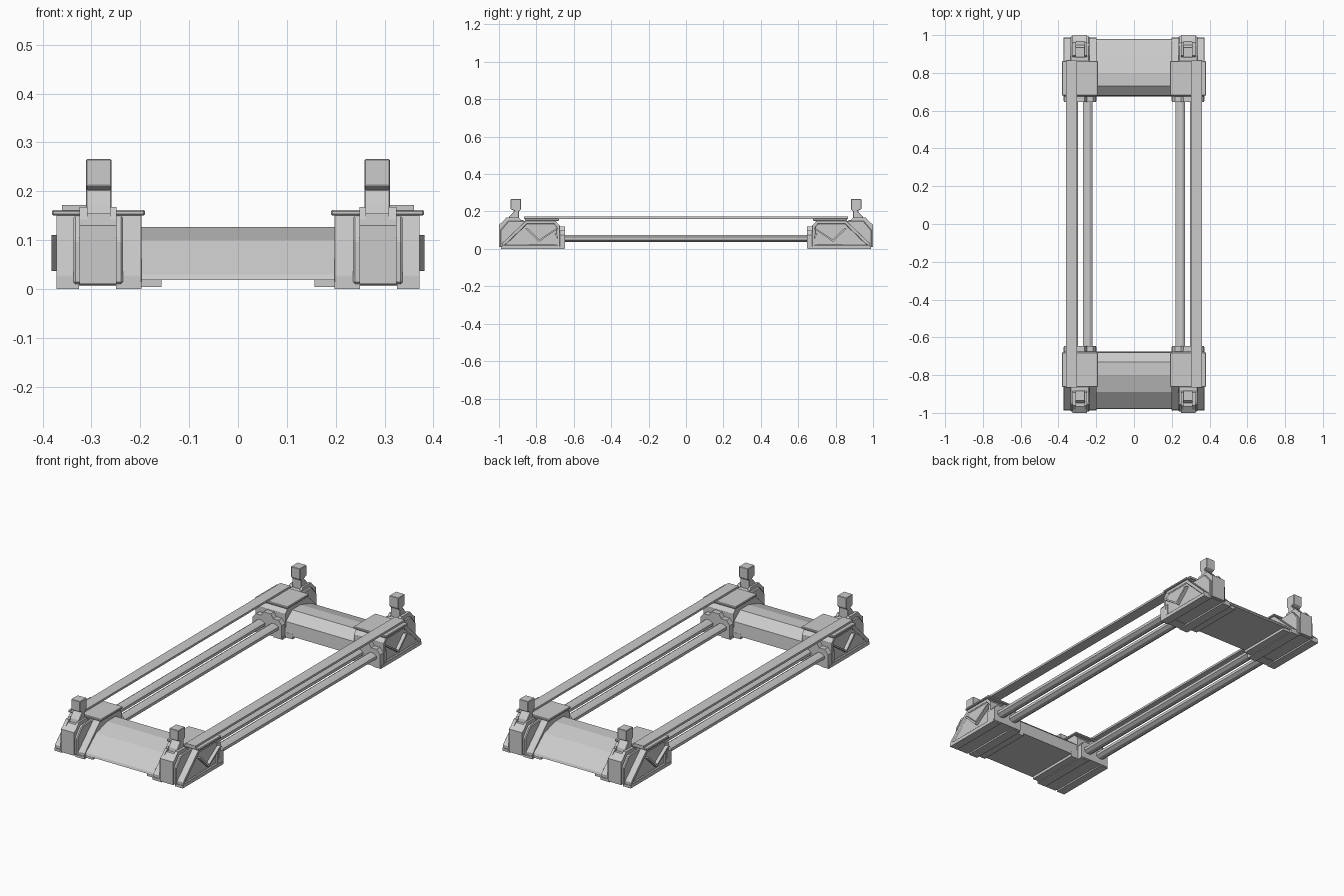
import bpy, bmesh, math

if "Cube" in bpy.data.objects:
    bpy.data.objects.remove(bpy.data.objects["Cube"])


def finish(name, bm, mirror, bevel=0):
    bmesh.ops.recalc_face_normals(bm, faces=bm.faces)
    me = bpy.data.meshes.new(name)
    bm.to_mesh(me)
    bm.free()
    ob = bpy.data.objects.new(name, me)
    bpy.context.collection.objects.link(ob)
    if bevel:
        b = ob.modifiers.new("bevel", 'BEVEL')
        b.width, b.segments = bevel, 1
    if mirror:
        m = ob.modifiers.new("mirror", 'MIRROR')
        m.use_axis = ('x' in mirror, 'y' in mirror, False)
        m.use_mirror_merge = False
    return ob


def prism(name, pts, axis, a, b, mirror='xy', bevel=0, recess=None):
    """Extrude a (y,z) profile along x, or an (x,z) profile along y."""
    bm = bmesh.new()
    place = (lambda p, t: (t, p[0], p[1])) if axis == 'x' else (lambda p, t: (p[0], t, p[1]))
    lo = [bm.verts.new(place(p, a)) for p in pts]
    hi = [bm.verts.new(place(p, b)) for p in pts]
    bm.faces.new(lo)
    cap = bm.faces.new(hi)
    n = len(pts)
    for i in range(n):
        j = (i + 1) % n
        bm.faces.new((lo[i], lo[j], hi[j], hi[i]))
    bmesh.ops.recalc_face_normals(bm, faces=bm.faces)
    if recess:
        bmesh.ops.inset_region(bm, faces=[cap], thickness=recess[0], depth=0)
        bmesh.ops.inset_region(bm, faces=[cap], thickness=0.004, depth=-recess[1])
    return finish(name, bm, mirror, bevel)


def box(name, x, y, z, mirror='xy', bevel=0):
    return prism(name, [(y[0], z[0]), (y[1], z[0]), (y[1], z[1]), (y[0], z[1])],
                 'x', x[0], x[1], mirror, bevel)


# Faceted cross beams at both ends
prism("cross_beam", [(0.675, 0.018), (0.98, 0.018), (0.975, 0.03), (0.89, 0.10), (0.80, 0.127),
                     (0.73, 0.127), (0.68, 0.085)], 'x', -0.2, 0.2, 'y')
box("beam_end_foot", (0.157, 0.205), (0.675, 0.975), (0.004, 0.03))

# Corner housings with recessed outer sides
prism("corner_housing", [(0.675, 0.008), (0.985, 0.008), (0.985, 0.028), (0.855, 0.152),
                         (0.70, 0.152), (0.675, 0.125)], 'x', 0.198, 0.372, bevel=0.003,
      recess=(0.016, 0.008))

# Foot runners under each housing
box("inner_runner", (0.198, 0.25), (0.65, 0.988), (0, 0.014))
box("outer_runner", (0.326, 0.372), (0.65, 0.988), (0, 0.014))

# V-shaped ribs on the outer sides
prism("side_rib", [(0.68, 0.11), (0.765, 0.052), (0.785, 0.037), (0.86, 0.11), (0.846, 0.11),
                   (0.783, 0.05), (0.694, 0.11)], 'x', 0.362, 0.382)

# Rail collars on the inner ends
prism("rail_collar", [(0.2, 0.006), (0.37, 0.006), (0.37, 0.075), (0.35, 0.098), (0.318, 0.098),
                      (0.305, 0.12), (0.263, 0.12), (0.25, 0.098), (0.218, 0.098),
                      (0.2, 0.075)], 'y', 0.647, 0.70)

# Top plates and the long strips resting on them
box("top_plate", (0.19, 0.381), (0.68, 0.862), (0.15, 0.162), bevel=0.003)
box("long_strip", (0.302, 0.36), (-0.866, 0.866), (0.161, 0.172), 'x')

# Twin eight-sided rails on each side
for name, cx in (("inner_rail", 0.245), ("outer_rail", 0.323)):
    ring = [(cx + 0.028 * math.cos(math.pi / 8 + i * math.pi / 4),
             0.055 + 0.0195 * math.sin(math.pi / 8 + i * math.pi / 4)) for i in range(8)]
    prism(name, ring, 'y', -0.68, 0.68, 'x')

# End columns: wide shoulder, narrower core, two cheeks
prism("column_shoulder", [(0.85, 0.01), (0.992, 0.01), (0.992, 0.10), (0.95, 0.15), (0.85, 0.15)],
      'x', 0.236, 0.337, bevel=0.004)
prism("column_core", [(0.86, 0.01), (1.0, 0.01), (1.0, 0.13), (0.965, 0.155), (0.87, 0.155)],
      'x', 0.249, 0.325)
for name, a, b in (("inner_cheek", 0.249, 0.262), ("outer_cheek", 0.308, 0.325)):
    prism(name, [(0.88, 0.15), (0.985, 0.14), (0.96, 0.168), (0.893, 0.168)], 'x', a, b)

# Upright latches with a block head and slim leaning neck
prism("latch_post", [(0.893, 0.15), (0.95, 0.15), (0.945, 0.172), (0.917, 0.203), (0.937, 0.212),
                     (0.937, 0.266), (0.882, 0.266), (0.882, 0.212), (0.893, 0.20)],
      'x', 0.259, 0.311, bevel=0.002)
